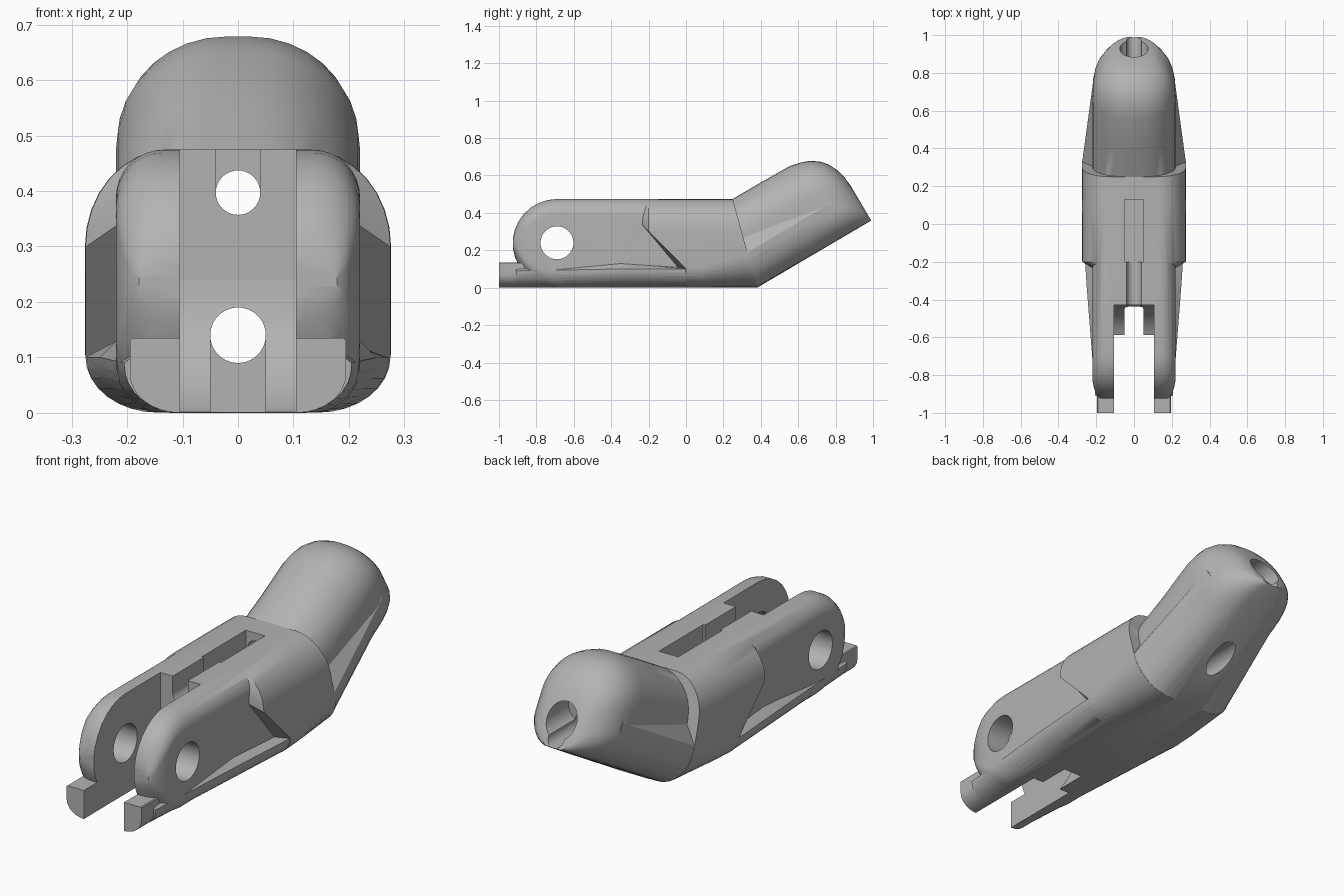
import bpy, bmesh, math
from mathutils import Matrix

if "Cube" in bpy.data.objects:
    bpy.data.objects.remove(bpy.data.objects["Cube"])

grey = bpy.data.materials.new("plain_grey")
grey.diffuse_color = (0.45, 0.45, 0.45, 1)
grey.use_nodes = True
grey.node_tree.nodes["Principled BSDF"].inputs["Base Color"].default_value = grey.diffuse_color

CA, SA = 0.862, 0.507           # direction of the raised tip section


def straight(y):
    return lambda x, z: (x, y, z)


def mitre(off=0.0):             # leaning plane where the body bends
    return lambda x, z: (x, 0.38 + off - 0.274 * z, z)


def raised(s):                  # square plane at distance s along the tip
    return lambda x, t: (x, 0.38 + s * CA - t * SA, s * SA + t * CA)


def stepped(off):               # front edge of the wide block, cut back low down
    return lambda x, z: (x, off - min(max(z - 0.1, 0), 0.2), z)


def ring(place, w, z0, z1, top, bottom, ntop=8):
    """Symmetric section with elliptical top and bottom corners (rx, rz)."""
    side = []
    for i in range(9):
        a = math.pi / 2 * i / 8
        side.append((w - bottom[0] * (1 - math.sin(a)), z0 + bottom[1] * (1 - math.cos(a))))
    for i in range(ntop + 1):
        a = math.pi / 2 * i / ntop
        side.append((w - top[0] * (1 - math.cos(a)), z1 - top[1] * (1 - math.sin(a))))
    pts = side + [(-x, z) for x, z in reversed(side)]
    return [place(x, z) for x, z in pts]


def finish(name, bm):
    bmesh.ops.recalc_face_normals(bm, faces=bm.faces)
    me = bpy.data.meshes.new(name)
    bm.to_mesh(me)
    bm.free()
    me.materials.append(grey)
    ob = bpy.data.objects.new(name, me)
    bpy.context.collection.objects.link(ob)
    return ob


def loft(name, rings):
    bm = bmesh.new()
    rows = [[bm.verts.new(p) for p in r] for r in rings]
    n = len(rows[0])
    for a, b in zip(rows, rows[1:]):
        for i in range(n):
            j = (i + 1) % n
            bm.faces.new((a[i], a[j], b[j], b[i]))
    for r in (rows[0], rows[-1]):
        for i in range(n // 2 - 1):
            bm.faces.new((r[i], r[i + 1], r[n - 2 - i], r[n - 1 - i]))
    return finish(name, bm)


def box(name, x, y0, y1, z0, z1):
    bm = bmesh.new()
    m = Matrix.Translation((0, (y0 + y1) / 2, (z0 + z1) / 2)) @ Matrix.Diagonal((2 * x, y1 - y0, z1 - z0, 1))
    bmesh.ops.create_cube(bm, size=1, matrix=m)
    return finish(name, bm)


def rod(name, axis, r, centre, length):
    bm = bmesh.new()
    turn = Matrix.Rotation(math.pi / 2, 4, 'Y' if axis == 'X' else 'X')
    bmesh.ops.create_cone(bm, cap_ends=True, segments=40, radius1=r, radius2=r, depth=length,
                          matrix=Matrix.Translation(centre) @ turn)
    return finish(name, bm)


def combine(ob, other, op):
    mod = ob.modifiers.new(op, 'BOOLEAN')
    mod.operation, mod.solver, mod.object = op, 'EXACT', other
    bpy.context.view_layer.objects.active = ob
    bpy.ops.object.modifier_apply(modifier=mod.name)
    bpy.data.objects.remove(other)


# Main body: rounded hinge end, straight run, bend, domed tip
rings = []
for deg in (8, 18, 30, 42, 54, 66, 78, 90):
    a = math.radians(deg)
    h = 0.2365 * math.sin(a)
    w = 0.165 + 0.055 * min(1, math.sin(a) * 1.25) ** 0.8
    c = (0.085, min(0.085, h * 0.8))
    rings.append(ring(straight(-0.69 - 0.2365 * math.cos(a)), w, 0.2375 - h, 0.2375 + h, c, c))
rings.append(ring(straight(-0.2), 0.22, 0, 0.475, (0.09, 0.09), (0.1, 0.1)))
rings.append(ring(mitre(), 0.22, 0, 0.475, (0.18, 0.18), (0.15, 0.16)))
rings.append(ring(raised(0.3), 0.22, 0, 0.475, (0.2, 0.2), (0.15, 0.16)))
for s, w, h in ((0.48, 0.22, 0.472), (0.535, 0.217, 0.46), (0.585, 0.207, 0.443), (0.63, 0.188, 0.412),
                (0.665, 0.16, 0.372), (0.69, 0.13, 0.32), (0.702, 0.105, 0.27), (0.708, 0.08, 0.21)):
    rings.append(ring(raised(s), w, 0, h, (0.9 * w, 0.43 * h), (0.68 * w, 0.33 * h)))
body = loft("finger_segment", rings)

# Wide middle block with chamfered front shoulders
block = loft("wide_block", [
    ring(stepped(-0.04), 0.21, 0.001, 0.474, (0.11, 0.13), (0.12, 0.1)),
    ring(stepped(0.0), 0.275, 0.001, 0.474, (0.15, 0.175), (0.13, 0.1)),
    ring(straight(0.1), 0.276, 0.001, 0.474, (0.15, 0.175), (0.14, 0.11)),
    ring(mitre(), 0.275, 0.001, 0.474, (0.15, 0.175), (0.16, 0.18))])

# Tapering skirts running forward and back from the block
front_skirt = loft("front_skirt", [
    ring(straight(-0.91), 0.205, 0.0005, 0.105, (0.02, 0.015), (0.1, 0.085), 1),
    ring(straight(-0.35), 0.249, 0.0005, 0.145, (0.045, 0.045), (0.12, 0.0985), 1),
    ring(straight(0.02), 0.274, 0.0005, 0.11, (0.06, 0.01), (0.13, 0.0985), 1),
    ring(straight(0.06), 0.27, 0.002, 0.11, (0.06, 0.01), (0.13, 0.0985), 1)])
rear_skirt = loft("rear_skirt", [
    ring(mitre(-0.04), 0.27, 0.002, 0.29, (0.065, 0.1), (0.16, 0.18), 1),
    ring(mitre(), 0.274, 0.002, 0.285, (0.065, 0.095), (0.16, 0.18), 1),
    ring(raised(0.57), 0.213, 0.002, 0.21, (0.01, 0.02), (0.14, 0.18), 1)])

# Stop tabs at the hinge end
tabs = loft("stop_tabs", [
    ring(straight(y), 0.195, 0.0002, 0.135, (0.004, 0.004), (0.09, 0.07), 1) for y in (-1.0, -0.82)])

for part in (block, front_skirt, rear_skirt, tabs):
    combine(body, part, 'UNION')

# Hinge slot, pin hole, tendon tunnels, top groove, tip recess
for cutter in (
        box("slot", 0.105, -1.1, -0.588, -0.1, 0.6),
        box("slot_upper", 0.105, -0.7, -0.43, 0.24, 0.6),
        rod("slot_curve", 'X', 0.26, (0, -0.69, 0.24), 0.21),
        box("lower_notch", 0.05, -0.7, -0.435, -0.1, 0.14),
        rod("pin_hole", 'X', 0.088, (0, -0.69, 0.24), 1),
        rod("lower_tunnel", 'Y', 0.05, (0, 0.2, 0.14), 1.5),
        rod("upper_tunnel", 'Y', 0.04, (0, 0.25, 0.397), 1.5),
        box("groove", 0.04, -0.5, -0.15, 0.397, 0.6),
        box("groove_wide", 0.05, -0.2, 0.13, 0.357, 0.6),
        rod("tip_recess", 'Y', 0.075, (0, 0.95, 0.465), 0.36)):
    combine(body, cutter, 'DIFFERENCE')

bpy.ops.object.select_all(action='DESELECT')
body.select_set(True)
bpy.context.view_layer.objects.active = body
bpy.ops.object.shade_smooth_by_angle(angle=math.radians(30))
